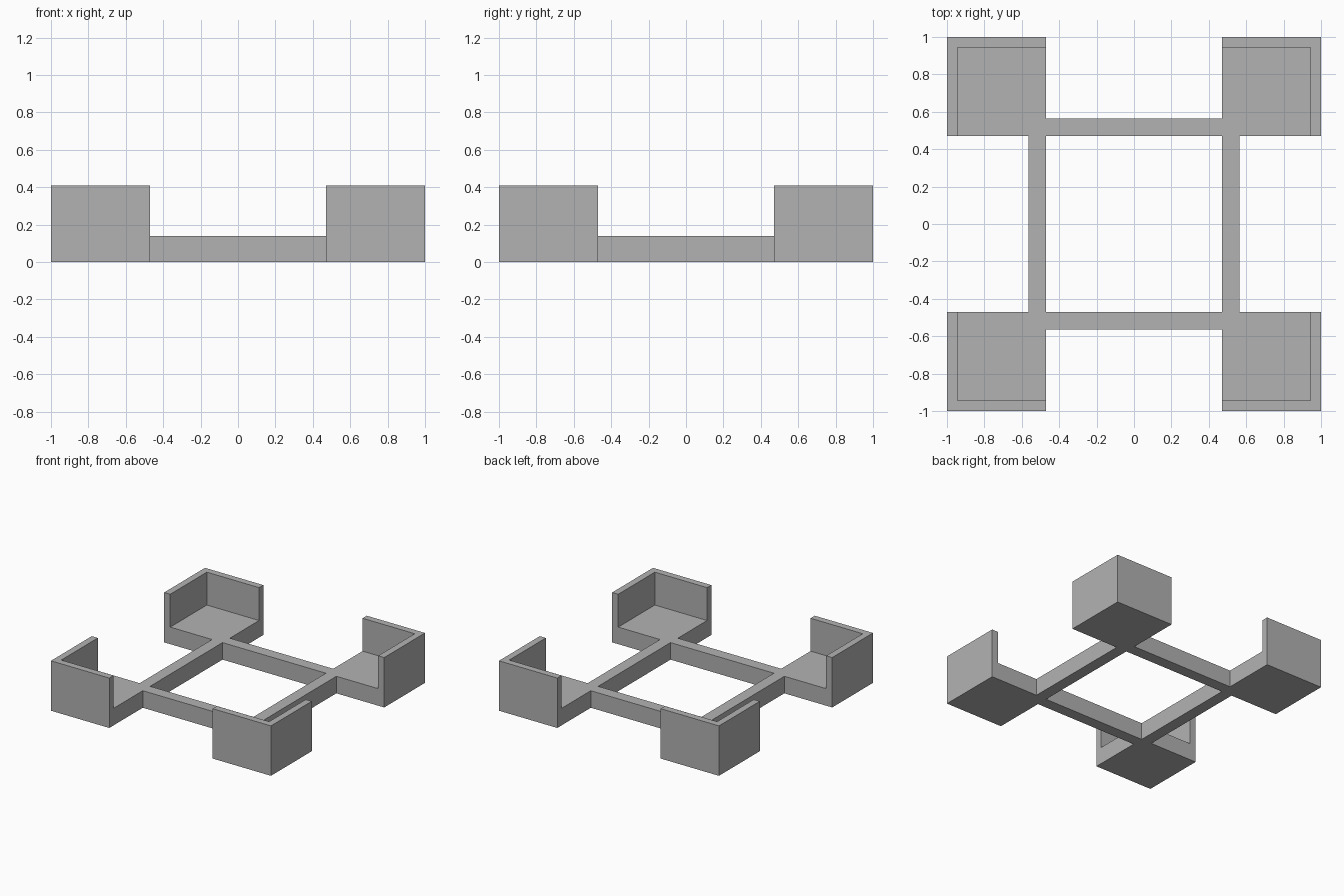
import bpy
import bmesh
from mathutils import Vector

cube = bpy.data.objects.get("Cube")
if cube:
    bpy.data.objects.remove(cube, do_unlink=True)

OUTER = 1.0      # half width of the whole frame
INNER = 0.47     # inner edge of corners and rails
RAIL = 0.565     # outer edge of the rails
WALL = 0.055     # thickness of the corner walls
FLOOR = 0.14     # height of rails and corner floors
TOP = 0.41       # height of the corner walls

grey = bpy.data.materials.new("plain_grey")
grey.use_nodes = True
colour = (0.448, 0.448, 0.448, 1.0)
grey.diffuse_color = colour
grey.node_tree.nodes["Principled BSDF"].inputs["Base Color"].default_value = colour


def box(name, low, high, open_axis=None):
    """Box between two corners, optionally without its two ends on one axis."""
    low, high = Vector(low), Vector(high)
    bm = bmesh.new()
    bmesh.ops.create_cube(bm, size=1)
    for v in bm.verts:
        v.co = (low + high) / 2 + v.co * (high - low)
    if open_axis is not None:
        ends = [f for f in bm.faces if abs(f.normal[open_axis]) > 0.9]
        bmesh.ops.delete(bm, geom=ends, context='FACES_ONLY')
    mesh = bpy.data.meshes.new(name)
    bm.to_mesh(mesh)
    bm.free()
    mesh.materials.append(grey)
    obj = bpy.data.objects.new(name, mesh)
    bpy.context.collection.objects.link(obj)
    return obj


def mirror(obj, x=False, y=False):
    mod = obj.modifiers.new("mirror", 'MIRROR')
    mod.use_axis = (x, y, False)
    mod.use_clip = False
    mod.use_mirror_merge = False


# Corner cups: a block with a pocket open towards the middle
corner = box("corner_cups", (INNER, INNER, 0), (OUTER, OUTER, TOP))
pocket = box("pocket_cutter", (0, 0, FLOOR), (OUTER - WALL, OUTER - WALL, 1))
pocket.hide_render = True
cut = corner.modifiers.new("pocket", 'BOOLEAN')
cut.operation = 'DIFFERENCE'
cut.solver = 'EXACT'
cut.object = pocket
bpy.context.view_layer.objects.active = corner
bpy.ops.object.modifier_apply(modifier=cut.name)
bpy.data.objects.remove(pocket, do_unlink=True)
mirror(corner, x=True, y=True)

# Rails joining the corners
cross_rails = box("front_and_back_rails", (-INNER, INNER, 0), (INNER, RAIL, FLOOR), 0)
mirror(cross_rails, y=True)
side_rails = box("side_rails", (INNER, -INNER, 0), (RAIL, INNER, FLOOR), 1)
mirror(side_rails, x=True)
